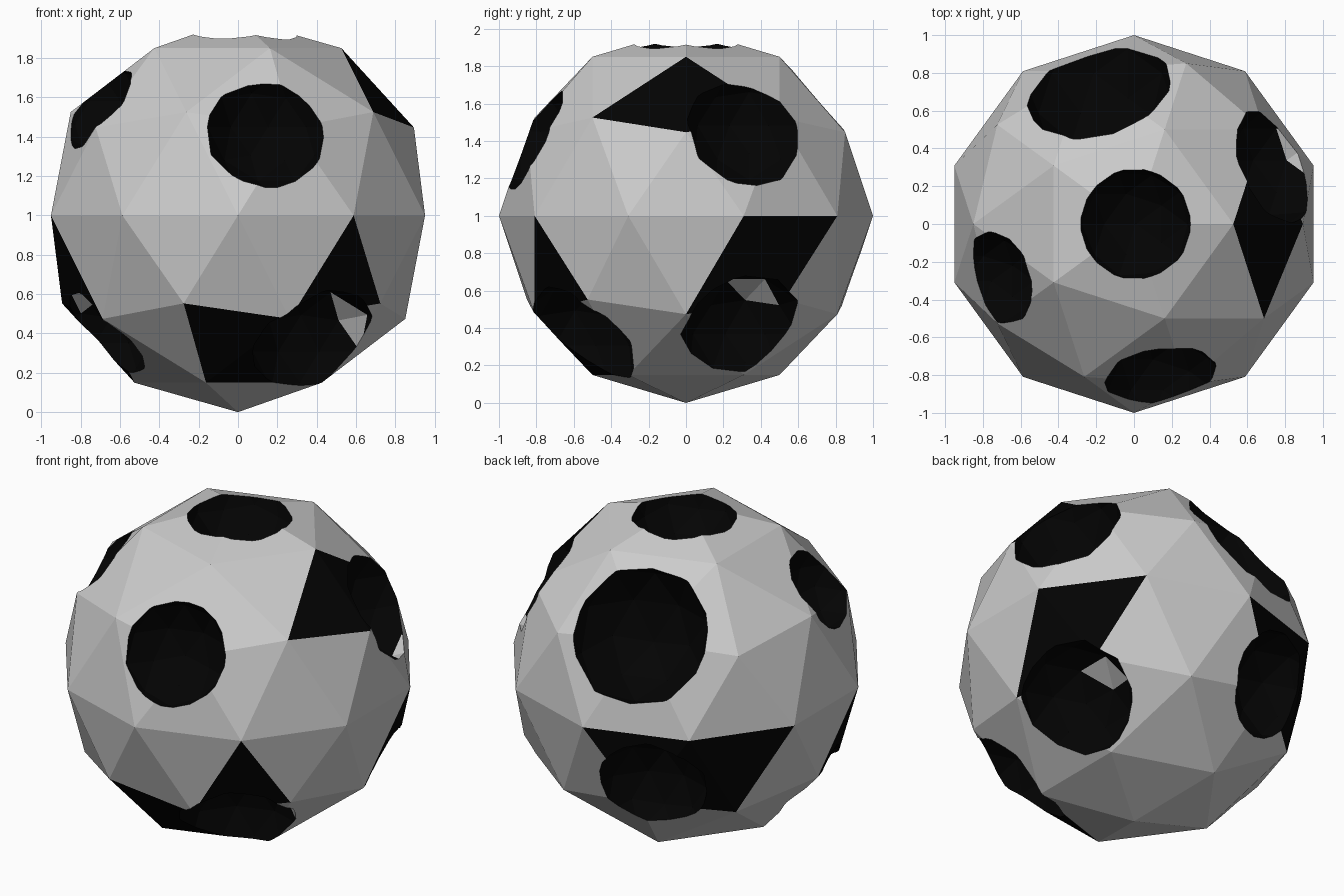
import bpy, bmesh
from mathutils import Vector, Matrix

if "Cube" in bpy.data.objects:
    bpy.data.objects.remove(bpy.data.objects["Cube"])

CENTRE = Vector((0, 0, 1))
black = bpy.data.materials.new("black")
black.diffuse_color = (0.001, 0.001, 0.001, 1)
black.use_nodes = True
black.node_tree.nodes["Principled BSDF"].inputs["Base Color"].default_value = black.diffuse_color
grey = bpy.data.materials.new("grey")
grey.diffuse_color = (0.8, 0.8, 0.8, 1)
grey.use_nodes = True
grey.node_tree.nodes["Principled BSDF"].inputs["Base Color"].default_value = grey.diffuse_color


def make_object(name, bm):
    me = bpy.data.meshes.new(name)
    bm.to_mesh(me)
    bm.free()
    me.materials.append(grey)
    me.materials.append(black)
    ob = bpy.data.objects.new(name, me)
    bpy.context.collection.objects.link(ob)
    return ob


# faceted ball with some black panels
bm = bmesh.new()
bmesh.ops.create_icosphere(bm, subdivisions=2, radius=1)
panels = [(.70, -.17, .61), (.70, .17, .61), (.53, -.72, -.32),
          (-.06, -.72, -.61), (.75, .55, -.15), (.84, .28, -.32),
          (-.84, -.27, -.32), (-.70, -.17, -.61), (-.74, .54, -.18),
          (-.29, .89, -.15), (-.52, .72, -.32), (.175, -.54, -.74)]
for p in panels:
    f = min(bm.faces, key=lambda f: (f.calc_center_median() - Vector(p)).length)
    f.material_index = 1
bmesh.ops.translate(bm, verts=bm.verts, vec=CENTRE)
ball = make_object("ball", bm)

# round black craters centred on the surface: direction, radius
craters = [((.01, 0, 1), .32), ((.14, -.80, .41), .325), ((.72, .30, .43), .34),
           ((-.20, .75, .53), .425), ((-.70, -.28, .54), .265),
           ((.37, -.53, -.62), .355), ((.65, .29, -.58), .345),
           ((-.32, .78, -.35), .335), ((-.67, -.22, -.60), .285)]
# grey patches on the crater walls: position, reach
patches = [((.57, -.36, .50), .13), ((.47, .34, .60), .11),
           ((-.77, -.12, .56), .10), ((.87, .37, 1.16), .07)]
bm = bmesh.new()
for d, r in craters:
    pos = CENTRE + Vector(d).normalized()
    bmesh.ops.create_icosphere(bm, subdivisions=2, radius=r,
                               matrix=Matrix.Translation(pos))
for f in bm.faces:
    c = f.calc_center_median()
    near = any((c - Vector(p)).length < reach for p, reach in patches)
    f.material_index = 0 if near else 1
cutter = make_object("crater_cutter", bm)
cutter.hide_render = True

# cut the craters
mod = ball.modifiers.new("craters", 'BOOLEAN')
mod.operation = 'DIFFERENCE'
mod.solver = 'EXACT'
mod.object = cutter
bpy.context.view_layer.objects.active = ball
bpy.ops.object.modifier_apply(modifier=mod.name)
bpy.data.objects.remove(cutter)
